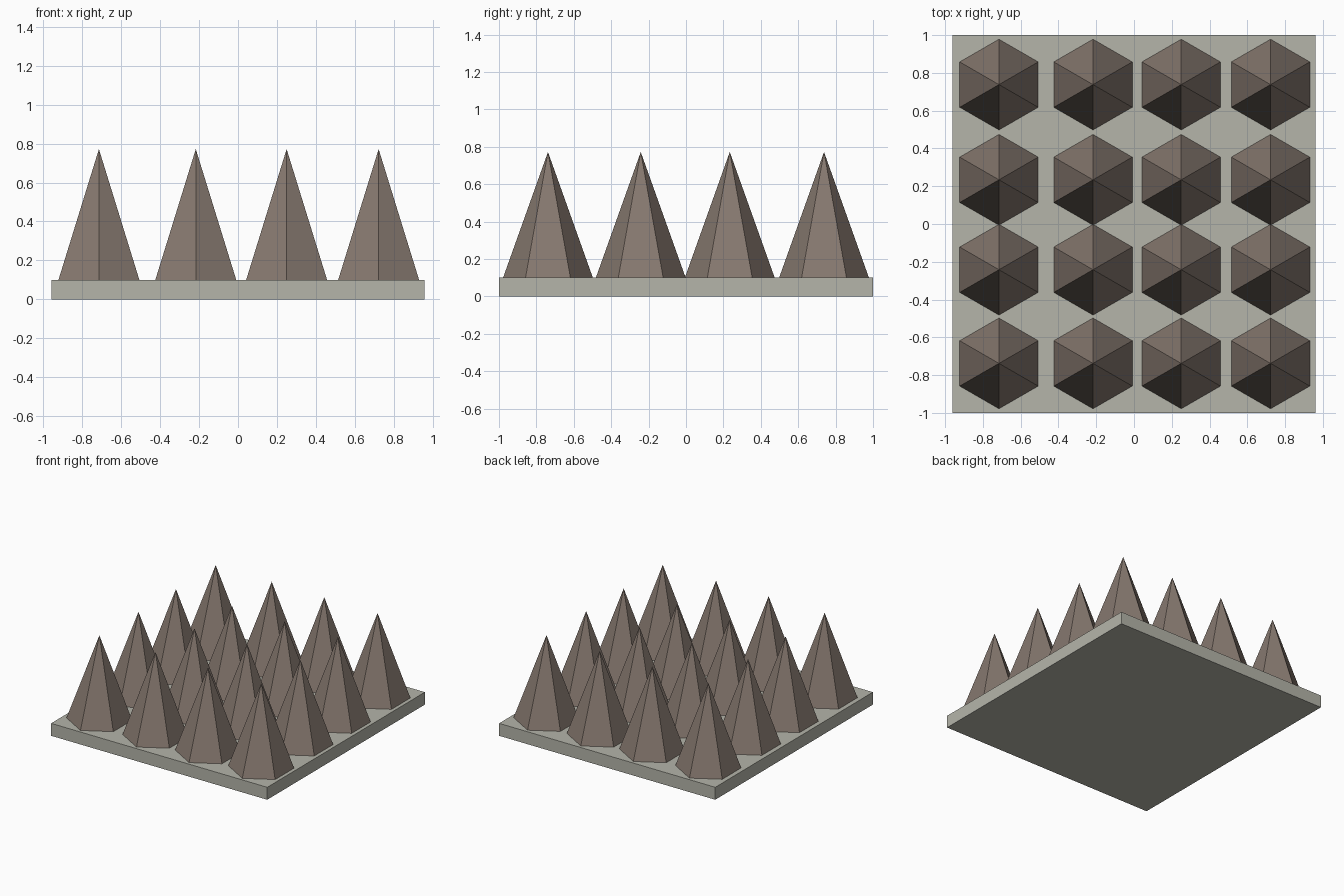
import bpy, bmesh
from math import sin, cos, pi

if "Cube" in bpy.data.objects:
    bpy.data.objects.remove(bpy.data.objects["Cube"])


def material(name, color):
    m = bpy.data.materials.new(name)
    m.diffuse_color = (*color, 1)
    m.use_nodes = True
    m.node_tree.nodes["Principled BSDF"].inputs["Base Color"].default_value = m.diffuse_color
    return m


def add_object(name, bm, mat):
    bmesh.ops.recalc_face_normals(bm, faces=bm.faces)
    me = bpy.data.meshes.new(name)
    bm.to_mesh(me)
    bm.free()
    me.materials.append(mat)
    ob = bpy.data.objects.new(name, me)
    bpy.context.collection.objects.link(ob)
    return ob


stone = material("stone", (0.46, 0.46, 0.40))
spike_brown = material("spike_brown", (0.24, 0.19, 0.16))

# Base plate
bm = bmesh.new()
bmesh.ops.create_cube(bm, size=1)
bmesh.ops.scale(bm, vec=(1.92, 2.0, 0.1), verts=bm.verts)
bmesh.ops.translate(bm, vec=(0, 0, 0.05), verts=bm.verts)
add_object("base_plate", bm, stone)

# Six-sided spike with corners pointing along y
RADIUS, HEIGHT = 0.24, 0.672
bm = bmesh.new()
ring = [bm.verts.new((RADIUS * sin(i * pi / 3), RADIUS * cos(i * pi / 3), 0)) for i in range(6)]
apex = bm.verts.new((0, 0, HEIGHT))
bm.faces.new(ring)
for i in range(6):
    bm.faces.new((ring[i], ring[(i + 1) % 6], apex))
spike = add_object("spike_1_1", bm, spike_brown)

# Four by four field of spikes sharing one mesh
for r, y in enumerate((-0.738, -0.242, 0.234, 0.738), 1):
    for c, x in enumerate((-0.715, -0.217, 0.25, 0.723), 1):
        ob = spike
        if (r, c) != (1, 1):
            ob = bpy.data.objects.new(f"spike_{r}_{c}", spike.data)
            bpy.context.collection.objects.link(ob)
        ob.location = (x, y, 0.1)
